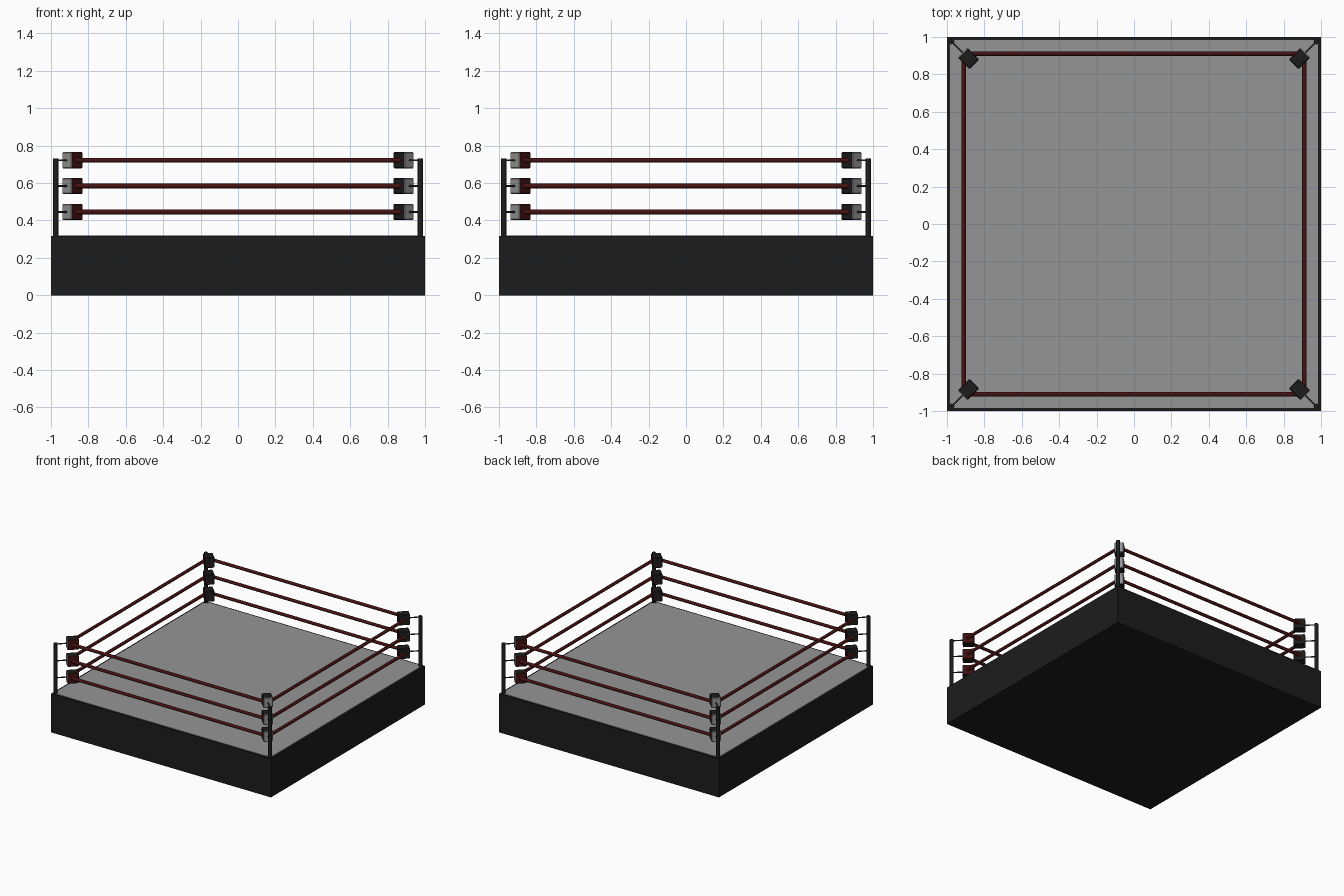
import bpy, bmesh
from math import pi, cos, sin
from mathutils import Vector, Matrix

if "Cube" in bpy.data.objects:
    bpy.data.objects.remove(bpy.data.objects["Cube"])


def mat(name, rgb):
    m = bpy.data.materials.new(name)
    m.diffuse_color = (*rgb, 1)
    m.use_nodes = True
    m.node_tree.nodes["Principled BSDF"].inputs["Base Color"].default_value = m.diffuse_color
    return m


BLACK = mat("black", (0.012, 0.012, 0.012))
RED = mat("dark_red", (0.06, 0.006, 0.006))
GREY = mat("grey", (0.3, 0.3, 0.3))
CHROME = mat("steel", (0.03, 0.03, 0.03))

LEVELS = (0.445, 0.584, 0.722)   # rope heights
ROPE = 0.911                     # rope distance from centre
PAD = 0.885                      # pad centre on each axis
POST = 0.975                     # post centre on each axis


def finish(name, bm, *mats):
    me = bpy.data.meshes.new(name)
    bm.to_mesh(me)
    bm.free()
    for m in mats:
        me.materials.append(m)
    ob = bpy.data.objects.new(name, me)
    bpy.context.collection.objects.link(ob)
    return ob


def box(name, size, z0, z1, m):
    bm = bmesh.new()
    bmesh.ops.create_cube(bm, size=1, matrix=Matrix.Translation((0, 0, (z0 + z1) / 2))
                          @ Matrix.Diagonal((size, size, z1 - z0, 1)))
    return finish(name, bm, m)


def rod(name, a, b, r, m, sides=12):
    a, b = Vector(a), Vector(b)
    d = b - a
    M = Matrix.Translation((a + b) / 2) @ d.to_track_quat('Z', 'Y').to_matrix().to_4x4()
    bm = bmesh.new()
    bmesh.ops.create_cone(bm, cap_ends=True, segments=sides, radius1=r, radius2=r,
                          depth=d.length, matrix=M)
    for f in bm.faces:
        f.smooth = len(f.verts) == 4
    for e in bm.edges:
        e.smooth = all(f.smooth for f in e.link_faces)
    return finish(name, bm, m)


def pad(name, z, angle):
    # local +x faces outward (grey), +y is the red side, the rest black
    bm = bmesh.new()
    bmesh.ops.create_cube(bm, size=1, matrix=Matrix.Diagonal((0.088, 0.072, 0.086, 1)))
    bmesh.ops.bevel(bm, geom=bm.edges[:], offset=0.005, segments=1, affect='EDGES')
    bm.normal_update()
    for f in bm.faces:
        f.material_index = 2 if f.normal.x > 0.6 else 1 if f.normal.y > 0.6 else 0
    ob = finish(name, bm, BLACK, RED, GREY)
    d = PAD * 2 ** 0.5
    ob.matrix_world = (Matrix.Translation((d * cos(angle), d * sin(angle), z))
                       @ Matrix.Rotation(angle, 4, 'Z'))


# Platform: dark apron with a grey canvas on top
box("apron", 2.0, 0, 0.317, BLACK)
box("canvas", 1.97, 0.31, 0.32, GREY)

# Four corners and four sides by rotation
for i in range(4):
    ang = pi / 4 + i * pi / 2
    R = Matrix.Rotation(i * pi / 2, 3, 'Z')
    rod(f"post_{i}", R @ Vector((POST, POST, 0.3)), R @ Vector((POST, POST, 0.73)), 0.0145, BLACK, 16)
    for j, z in enumerate(LEVELS):
        pad(f"corner_pad_{i}_{j}", z, ang)
        rod(f"turnbuckle_{i}_{j}", R @ Vector((PAD, PAD, z)), R @ Vector((POST, POST, z)), 0.005, CHROME, 8)
        rod(f"rope_{i}_{j}", R @ Vector((ROPE, -0.885, z)), R @ Vector((ROPE, 0.885, z)), 0.0125, RED)
